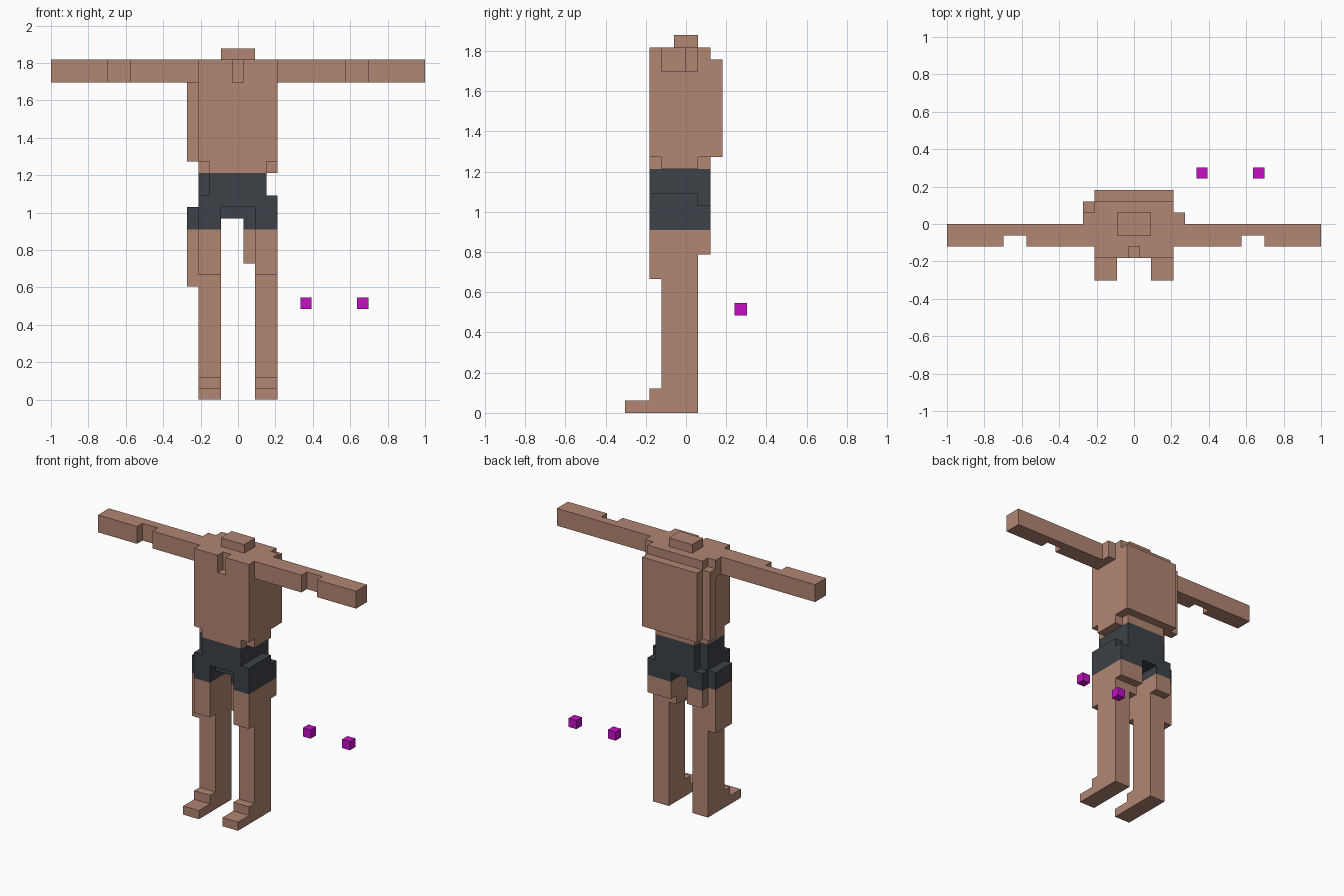
import bpy
import bmesh
from mathutils import Vector

cube = bpy.data.objects.get("Cube")
if cube:
    bpy.data.objects.remove(cube, do_unlink=True)

UNIT = 2 / 33                       # edge of one block
ORIGIN = Vector((-16.5, -5, 0))     # grid corner, in blocks


def make_material(name, rgb):
    mat = bpy.data.materials.new(name)
    mat.use_nodes = True
    colour = (*rgb, 1)
    mat.diffuse_color = colour
    bsdf = next(n for n in mat.node_tree.nodes if n.type == 'BSDF_PRINCIPLED')
    bsdf.inputs["Base Color"].default_value = colour
    return mat


skin = make_material("skin", (0.445, 0.238, 0.168))
cloth = make_material("dark cloth", (0.045, 0.054, 0.065))
magenta = make_material("magenta", (0.552, 0.005, 0.552))

parts = []


def box(x, y, z):
    """All grid cells between the given (start, end) pairs."""
    return {(i, j, k) for i in range(*x) for j in range(*y) for k in range(*z)}


def part(name, mat, *boxes, cut=()):
    cells = set().union(*boxes) - set().union(*cut)
    parts.append((name, mat, cells))


def mirror(x):
    return (33 - x[1], 33 - x[0])


# Arms, with a wrist notch and a shoulder block at the back
for side, flip in (("right", lambda x: x), ("left", mirror)):
    part(side + "_arm", skin,
         box(flip((0, 13)), (3, 5), (28, 30)),
         box(flip((12, 13)), (5, 6), (28, 30)),
         cut=[box(flip((5, 7)), (3, 4), (28, 30))])

    # Lower leg, foot and front of thigh
    leg_x = flip((13, 15))
    part(side + "_leg", skin,
         box(leg_x, (3, 6), (0, 15)),
         box(leg_x, (2, 3), (11, 15)),
         box(leg_x, (6, 7), (13, 15)),
         box(leg_x, (2, 3), (0, 2)),
         box(leg_x, (0, 2), (0, 1)))

# Extra thigh blocks that differ per side
part("right_outer_thigh", skin, box((12, 13), (3, 6), (10, 15)))
part("left_inner_thigh", skin,
     box((17, 18), (3, 6), (12, 15)), box((17, 18), (6, 7), (13, 15)))

# Torso with back panel, side ridge, waist and throat notch
part("torso", skin,
     box((13, 20), (2, 7), (21, 30)),
     box((13, 20), (7, 8), (21, 29)),
     box((12, 13), (6, 7), (21, 29)),
     box((14, 19), (2, 7), (20, 21)),
     box((13, 20), (3, 6), (20, 21)),
     cut=[box((16, 17), (2, 3), (28, 30))])
part("neck", skin, box((15, 18), (4, 6), (30, 31)))

# Shorts: waistband, hips, flared right hip, open crotch
part("shorts", cloth,
     box((14, 19), (2, 7), (18, 20)),
     box((13, 14), (3, 6), (18, 20)),
     box((13, 20), (2, 6), (15, 18)),
     box((13, 20), (6, 7), (15, 17)),
     box((14, 19), (6, 7), (17, 18)),
     box((12, 13), (3, 6), (15, 17)),
     cut=[box((15, 17), (2, 7), (15, 16)),
          box((15, 18), (2, 3), (15, 17))])

# Two loose marker blocks
part("inner_marker", magenta, box((22, 23), (9, 10), (8, 9)))
part("outer_marker", magenta, box((27, 28), (9, 10), (8, 9)))

# Turn each part into a mesh, keeping only the faces on the outside
filled = set().union(*(cells for _, _, cells in parts))


def build(name, mat, cells):
    bm = bmesh.new()
    verts = {}

    def corner(p):
        key = tuple(p)
        if key not in verts:
            verts[key] = bm.verts.new((Vector(key) + ORIGIN) * UNIT)
        return verts[key]

    for cell in sorted(cells):
        for axis in range(3):
            u, v = (axis + 1) % 3, (axis + 2) % 3
            for step in (0, 1):
                neighbour = list(cell)
                neighbour[axis] += 2 * step - 1
                if tuple(neighbour) in filled:
                    continue
                ring = []
                for du, dv in ((0, 0), (1, 0), (1, 1), (0, 1)):
                    p = list(cell)
                    p[axis] += step
                    p[u] += du
                    p[v] += dv
                    ring.append(corner(p))
                bm.faces.new(ring if step else ring[::-1])
    mesh = bpy.data.meshes.new(name)
    bm.to_mesh(mesh)
    bm.free()
    mesh.materials.append(mat)
    bpy.context.collection.objects.link(bpy.data.objects.new(name, mesh))


for entry in parts:
    build(*entry)
